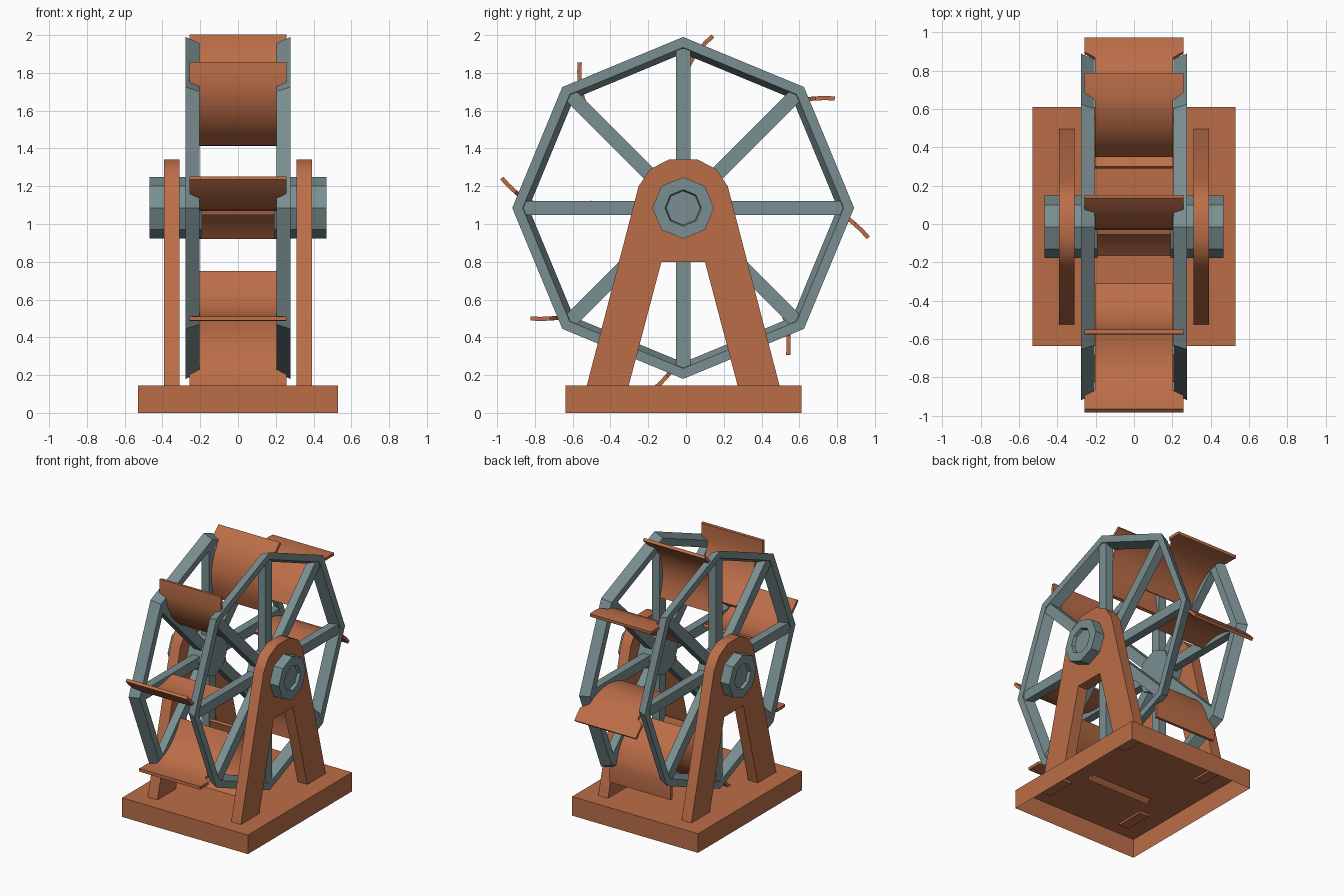
import bpy, bmesh, math
from mathutils import Vector

if "Cube" in bpy.data.objects:
    bpy.data.objects.remove(bpy.data.objects["Cube"])

YC, ZC = -0.015, 1.085          # wheel centre


def material(name, rgb):
    m = bpy.data.materials.new(name)
    m.diffuse_color = (*rgb, 1)
    m.use_nodes = True
    m.node_tree.nodes["Principled BSDF"].inputs["Base Color"].default_value = m.diffuse_color
    return m


WOOD = material("orange_brown_wood", (0.50, 0.155, 0.065))
METAL = material("grey_teal_metal", (0.195, 0.275, 0.285))


def finish(name, bm, mat, smooth=None):
    bmesh.ops.recalc_face_normals(bm, faces=bm.faces)
    me = bpy.data.meshes.new(name)
    bm.to_mesh(me)
    bm.free()
    me.materials.append(mat)
    ob = bpy.data.objects.new(name, me)
    bpy.context.collection.objects.link(ob)
    if smooth:
        bpy.context.view_layer.objects.active = ob
        ob.select_set(True)
        bpy.ops.object.shade_smooth_by_angle(angle=math.radians(smooth))
        ob.select_set(False)
    return ob


def loft(bm, loops, closed=False):
    """Join equal rings of points with quads."""
    rings = [[bm.verts.new(p) for p in lp] for lp in loops]
    n = len(rings[0])
    for i in range(len(rings) if closed else len(rings) - 1):
        a, b = rings[i], rings[(i + 1) % len(rings)]
        for k in range(n):
            bm.faces.new((a[k], a[(k + 1) % n], b[(k + 1) % n], b[k]))
    if not closed:
        bm.faces.new(rings[0])
        bm.faces.new(rings[-1])


def ring(x, r, n=8):
    return [(x, YC + r * math.sin(2 * math.pi * k / n),
             ZC + r * math.cos(2 * math.pi * k / n)) for k in range(n)]


# base: a tray turned upside down, open underneath
bm = bmesh.new()
lo, hi = [[bm.verts.new((x, y, z)) for x, y in
           ((-.53, -.637), (.53, -.637), (.53, .612), (-.53, .612))] for z in (0, .145)]
for k in range(4):
    bm.faces.new((lo[k], lo[(k + 1) % 4], hi[(k + 1) % 4], hi[k]))
bm.faces.new(hi)
base = finish("base", bm, WOOD)
if base.data.polygons[4].normal.z < 0:
    base.data.flip_normals()

# A-frame outline, right half from the foot to the arch top
half = [(.115, .80), (.292, .13), (.514, .13), (.236, 1.2), (.175, 1.29), (.075, 1.342)]
outline = half + [(-y, z) for y, z in reversed(half)]

for side, word in ((1, "right"), (-1, "left")):
    # support
    bm = bmesh.new()
    loft(bm, [[(side * x, YC + y, z) for y, z in outline] for x in (.31, .392)])
    finish(word + "_support", bm, WOOD, 40)

    # stub hub with a recessed end
    bm = bmesh.new()
    loft(bm, [ring(side * x, r) for x, r in
              ((.19, .163), (.468, .163), (.468, .097), (.445, .09))])
    finish(word + "_hub", bm, METAL)

    # slanted octagonal rim
    bm = bmesh.new()
    loft(bm, [ring(side * x, r) for x, r in
              ((.277, .905), (.277, .85), (.205, .818), (.205, .873))], closed=True)
    finish(word + "_rim", bm, METAL)

    # spokes
    bm = bmesh.new()
    for i in range(8):
        a = i * math.pi / 4
        rad = Vector((0, math.sin(a), math.cos(a)))
        tan = Vector((0, math.cos(a), -math.sin(a)))
        c = Vector((0, YC, ZC))
        loft(bm, [[c + rad * r + tan * t + Vector((side * x, 0, 0))
                   for t, x in ((-.038, .207), (.038, .207), (.038, .27), (-.038, .27))]
                  for r in (.1, .845)])
    finish(word + "_spokes", bm, METAL)

# curved paddles: (sideways offset, radius) along the blade, wider outside the rim
curve = [(.028, .475), (.005, .55), (-.006, .63), (0, .70), (.014, .755), (.034, .805),
         (.06, .85), (.085, .88), (.122, .92), (.158, .952)]
shifts = [-.042, .025, .028, -.008, .01, .033, .008, -.02]
T = .011
for i, shift in enumerate(shifts):
    a = i * math.pi / 4
    rad = Vector((0, math.sin(a), math.cos(a)))
    tan = Vector((0, math.cos(a), -math.sin(a)))
    rings = []
    for k, (t, r) in enumerate(curve):
        p, q = curve[max(k - 1, 0)], curve[min(k + 1, len(curve) - 1)]
        d = Vector((q[0] - p[0], q[1] - p[1])).normalized()
        w = .203 if r < .87 else .258
        mid = Vector((0, YC, ZC)) + rad * (r + shift) + tan * t
        off = (tan * d.y - rad * d.x) * T
        X = Vector((w, 0, 0))
        rings.append([mid - X - off, mid + X - off, mid + X + off, mid - X + off])
    bm = bmesh.new()
    loft(bm, rings)
    finish(f"paddle_{i + 1}", bm, WOOD, 40)
